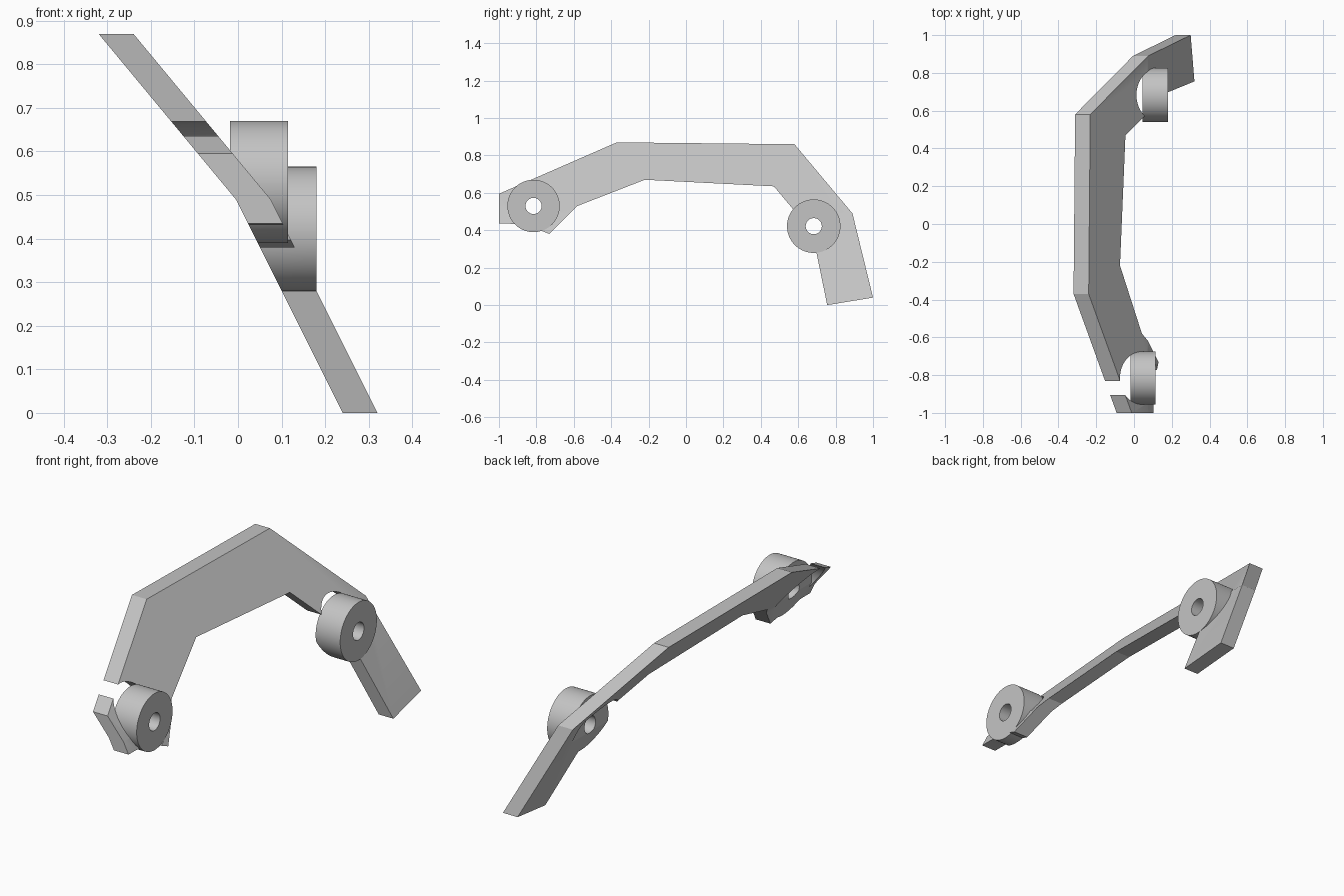
import bpy, bmesh
from math import pi
from mathutils import Matrix

cube = bpy.data.objects.get("Cube")
if cube:
    bpy.data.objects.remove(cube, do_unlink=True)

grey = bpy.data.materials.new("plain grey")
grey.use_nodes = True
tone = (0.55, 0.55, 0.55, 1)
grey.diffuse_color = tone
grey.node_tree.nodes["Principled BSDF"].inputs["Base Color"].default_value = tone

BEND = 0.49      # height where the plate changes its lean
THICK = 0.08


def lean(z):
    """x of the plate's back surface at height z."""
    if z < BEND:
        return 0.24 - 0.5 * z
    return 0.24 - 0.5 * BEND - 0.829 * (z - BEND)


def finish(bm, name):
    bmesh.ops.recalc_face_normals(bm, faces=bm.faces)
    mesh = bpy.data.meshes.new(name)
    bm.to_mesh(mesh)
    bm.free()
    mesh.materials.append(grey)
    obj = bpy.data.objects.new(name, mesh)
    bpy.context.collection.objects.link(obj)
    return obj


def disc(bm, y, z, radius, x0, x1, sides=64):
    """Solid cylinder lying along x."""
    place = Matrix.Translation(((x0 + x1) / 2, y, z)) @ Matrix.Rotation(pi / 2, 4, "Y")
    bmesh.ops.create_cone(bm, cap_ends=True, segments=sides, radius1=radius,
                          radius2=radius, depth=x1 - x0, matrix=place)


def cut(obj, y, z, radius):
    """Bore a round hole along x right through the object."""
    bm = bmesh.new()
    disc(bm, y, z, radius, -1, 1)
    cutter = finish(bm, "cutter")
    cutter.hide_render = True
    mod = obj.modifiers.new("bore", "BOOLEAN")
    mod.operation = "DIFFERENCE"
    mod.solver = "EXACT"
    mod.object = cutter
    bpy.context.view_layer.objects.active = obj
    bpy.ops.object.modifier_apply(modifier=mod.name)
    bpy.data.objects.remove(cutter, do_unlink=True)


# Leaning plate: side outline (y, z), given thickness, then slanted by height
outline = [(1, 0.04), (0.89, BEND), (0.58, 0.86), (-0.37, 0.87), (-1, 0.595),
           (-1, 0.435), (-0.94, 0.435), (-0.87, 0.427), (-0.8, 0.408), (-0.73, 0.38),
           (-0.58, 0.53), (-0.22, 0.67), (0.47, 0.635), (0.675, 0.39), (0.755, 0)]
bm = bmesh.new()
face = bm.faces.new([bm.verts.new((0, y, z)) for y, z in outline])
side = bmesh.ops.extrude_face_region(bm, geom=[face])
bmesh.ops.translate(bm, vec=(THICK, 0, 0),
                    verts=[g for g in side["geom"] if isinstance(g, bmesh.types.BMVert)])
bmesh.ops.bisect_plane(bm, geom=bm.verts[:] + bm.edges[:] + bm.faces[:], dist=1e-5,
                       plane_co=(0, 0, BEND), plane_no=(0, 0, 1))
for v in bm.verts:
    v.co.x += lean(v.co.z)
plate = finish(bm, "arched_plate")

# Round bosses, trimmed flush with the plate's back and bored through
parts = [plate]
for name, y, z, radius, x0, x1 in [("front_boss", -0.815, 0.53, 0.14, -0.018, 0.115),
                                   ("rear_boss", 0.683, 0.422, 0.143, 0.046, 0.18)]:
    cut(plate, y, z, radius)
    bm = bmesh.new()
    disc(bm, y, z, radius, x0, x1)
    trim = bmesh.ops.bisect_plane(bm, geom=bm.verts[:] + bm.edges[:] + bm.faces[:],
                                  plane_co=(lean(0), 0, 0), plane_no=(1, 0, 0.5),
                                  clear_inner=True)
    rim = [g for g in trim["geom_cut"] if isinstance(g, bmesh.types.BMEdge)]
    bmesh.ops.holes_fill(bm, edges=rim, sides=0)
    boss = finish(bm, name)
    cut(boss, y, z, 0.043)
    parts.append(boss)

# Smooth round walls, crisp edges
bpy.ops.object.select_all(action="DESELECT")
for obj in parts:
    obj.select_set(True)
bpy.context.view_layer.objects.active = plate
bpy.ops.object.shade_smooth_by_angle(angle=pi / 9)
